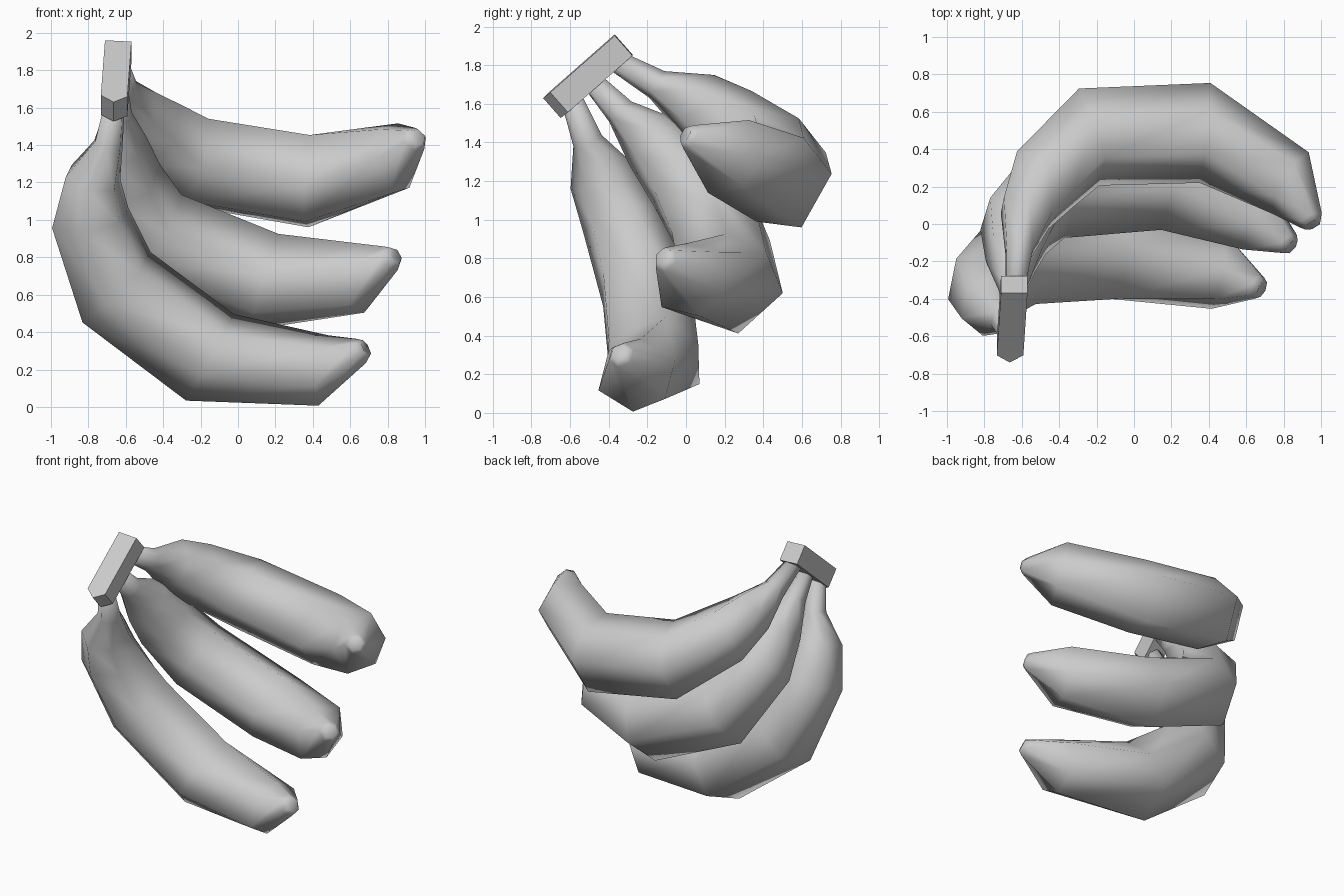
import bpy, bmesh, math
from mathutils import Vector

if "Cube" in bpy.data.objects:
    bpy.data.objects.remove(bpy.data.objects["Cube"])

# Per ring, neck to tip: half width in the bend plane, half width across it,
# corner position as a share of that width, and how strongly the ring faces
# the incoming / outgoing segment
RINGS = [(.05, .058, .5, 0, 1), (.07, .08, .5, 1, 1), (.135, .178, .5, 1, 1),
         (.187, .215, .55, 1, 1), (.22, .245, .62, .4, 1), (.218, .25, .64, 1, .35),
         (.168, .217, .42, 1, 0), (.062, .07, .5, 0, 1), (.042, .048, .5, 1, 0)]


def make_object(name, bm, smooth):
    bmesh.ops.recalc_face_normals(bm, faces=bm.faces)
    for f in bm.faces:
        f.smooth = smooth
    me = bpy.data.meshes.new(name)
    bm.to_mesh(me)
    bm.free()
    ob = bpy.data.objects.new(name, me)
    bpy.context.collection.objects.link(ob)
    return ob


def banana(name, path):
    pts = [Vector(p) for p in path]
    # small extra ring that rounds off the blossom end
    end_dir = (pts[-1] - pts[-2]).normalized()
    pts.append(pts[-1] + end_dir * .03)
    normal = (pts[4] - pts[0]).cross(pts[7] - pts[4]).normalized()
    bm = bmesh.new()
    rings = []
    for i, (p, (w, r, c, wa, wb)) in enumerate(zip(pts, RINGS)):
        a = (p - pts[i - 1]).normalized() * wa if i else Vector()
        b = (pts[i + 1] - p).normalized() * wb if i < len(pts) - 1 else Vector()
        side = normal.cross(a + b).normalized()
        section = [(1, 0), (c, 1), (-c, 1), (-1, 0), (-c, -1), (c, -1)]
        rings.append([bm.verts.new(p + normal * r * u + side * w * v) for u, v in section])
    for lo, hi in zip(rings, rings[1:]):
        for k in range(6):
            j = (k + 1) % 6
            bm.faces.new((lo[k], lo[j], hi[j], hi[k]))
    bm.faces.new(rings[0])
    # dimpled tip
    dimple = bm.verts.new(pts[-1] - end_dir * .015)
    for k in range(6):
        bm.faces.new((rings[-1][k], rings[-1][(k + 1) % 6], dimple))
    return make_object(name, bm, True)


# Three bananas fanned out from the stem
banana("upper_banana", [(-.635, -.35, 1.815), (-.615, -.15, 1.70), (-.575, .06, 1.595),
                        (-.48, .235, 1.48), (-.24, .465, 1.312), (.38, .487, 1.207),
                        (.835, .22, 1.328), (.945, .02, 1.43)])
banana("middle_banana", [(-.645, -.47, 1.70), (-.645, -.34, 1.56), (-.64, -.165, 1.40),
                         (-.62, -.01, 1.21), (-.45, .18, .915), (.14, .235, .668),
                         (.65, .03, .69), (.82, -.105, .795)])
banana("lower_banana", [(-.66, -.59, 1.62), (-.69, -.51, 1.41), (-.775, -.435, 1.225),
                        (-.79, -.335, 1.01), (-.65, -.205, .64), (-.15, -.165, .265),
                        (.455, -.255, .195), (.66, -.335, .30)])

# Stem block: five-sided outline pushed through its thickness
along = Vector((.05, .75, .66)).normalized()
thick = Vector((0, .66, -.75)).normalized() * .138
across = Vector((1, 0, -.05)).normalized()
origin = Vector((-.665, -.74, 1.63))
bm = bmesh.new()
outline = [(0, 0), (.071, .05), (.071, .495), (-.071, .495), (-.071, .05)]
face = bm.faces.new([bm.verts.new(origin + across * u + along * v) for u, v in outline])
ext = bmesh.ops.extrude_face_region(bm, geom=[face], use_keep_orig=True)
bmesh.ops.translate(bm, vec=thick,
                    verts=[g for g in ext["geom"] if isinstance(g, bmesh.types.BMVert)])
make_object("stem_block", bm, False)
